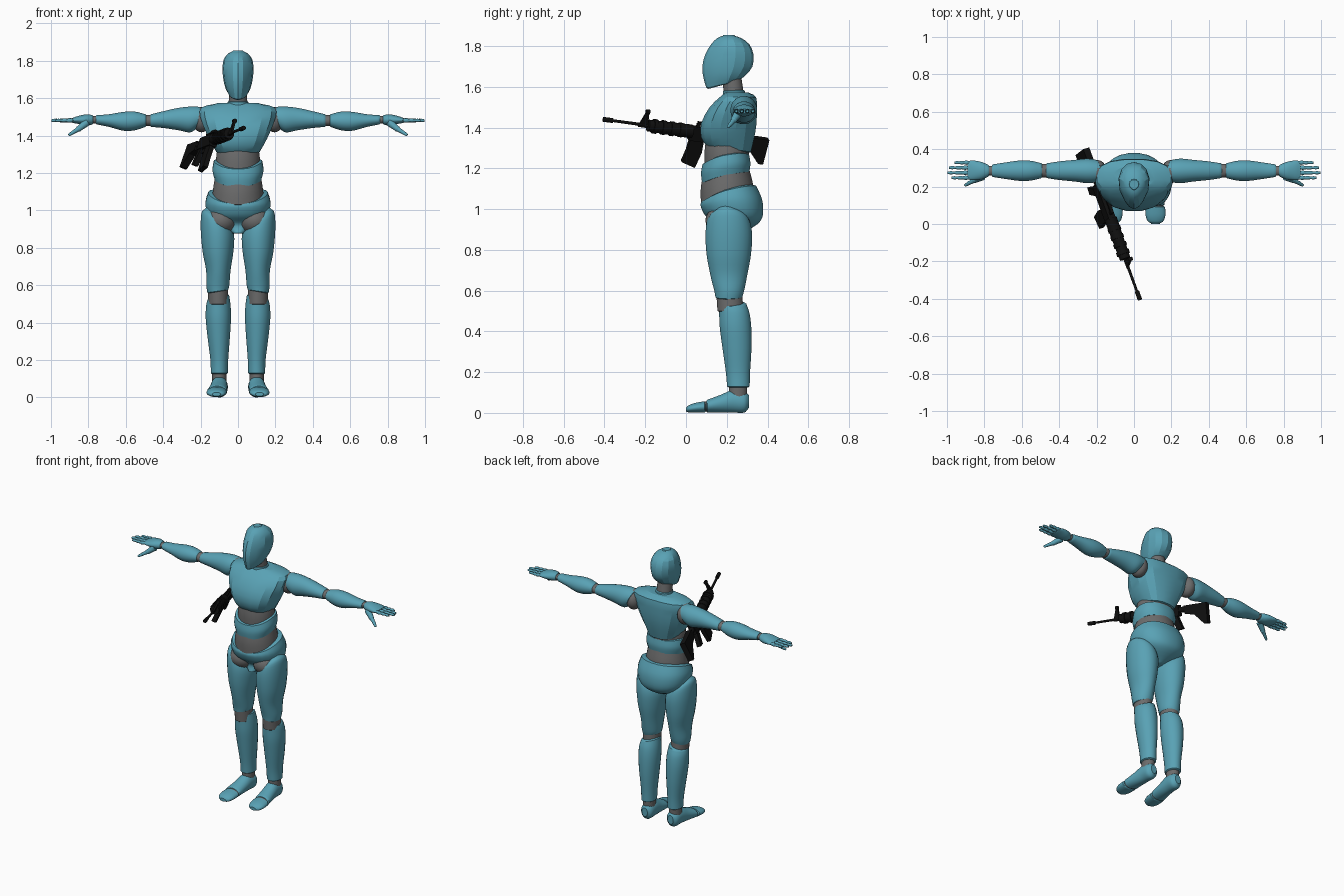
import bpy, bmesh, math
from mathutils import Matrix, Vector

if "Cube" in bpy.data.objects:
    bpy.data.objects.remove(bpy.data.objects["Cube"], do_unlink=True)


def material(name, rgb):
    m = bpy.data.materials.new(name)
    m.use_nodes = True
    m.diffuse_color = (*rgb, 1)
    m.node_tree.nodes["Principled BSDF"].inputs["Base Color"].default_value = (*rgb, 1)
    return m


TEAL = material("teal_shell", (0.10, 0.36, 0.46))
GREY = material("grey_joint", (0.15, 0.15, 0.15))
BLACK = material("black_metal", (0.005, 0.005, 0.005))


def finish(name, bm, mat, mirror=False, angle=40):
    bmesh.ops.recalc_face_normals(bm, faces=bm.faces)
    me = bpy.data.meshes.new(name)
    bm.to_mesh(me)
    bm.free()
    me.materials.append(mat)
    ob = bpy.data.objects.new(name, me)
    bpy.context.collection.objects.link(ob)
    bpy.ops.object.select_all(action="DESELECT")
    ob.select_set(True)
    bpy.context.view_layer.objects.active = ob
    bpy.ops.object.shade_smooth_by_angle(angle=math.radians(angle))
    if mirror:
        ob.modifiers.new("mirror", "MIRROR")
    return ob


def spline(a, b, c, d, t):
    return [q + t / 2 * (r - p + t * (2 * p - 5 * q + 4 * r - s + t * (3 * (q - r) + s - p)))
            for p, q, r, s in zip(a, b, c, d)]


# Ring: position, centre u, centre v, radius u, radius v, tilt u, tilt v, side lift
def loft(name, rings, mat, axis="Z", mirror=False, n=24, steps=4, power=1.0, taper=0.0, angle=40):
    rings = [list(r) + [0] * (8 - len(r)) for r in rings]
    path = []
    for i in range(len(rings) - 1):
        a, b, c = rings[max(i - 1, 0)], rings[i], rings[i + 1]
        d = rings[min(i + 2, len(rings) - 1)]
        path += [spline(a, b, c, d, k / steps) for k in range(steps)]
    path.append(rings[-1])
    # softened rims at both ends
    sign = 1 if rings[-1][0] > rings[0][0] else -1

    def rim(r, s):
        return [r[0] + s * 0.005, r[1], r[2], r[3] * 0.86, r[4] * 0.86] + r[5:]
    path = [rim(path[0], -sign)] + path + [rim(path[-1], sign)]
    bm = bmesh.new()
    loops = []
    for p, cu, cv, ru, rv, tu, tv, lift in path:
        loop = []
        for k in range(n):
            a = 2 * math.pi * (k + 0.5) / n
            c, s = math.cos(a), math.sin(a)
            u = cu + ru * math.copysign(abs(c) ** power, c) * (1 - taper * max(0, -s))
            v = cv + rv * math.copysign(abs(s) ** power, s)
            w = p + tu * c + tv * s + lift * c * c
            loop.append(bm.verts.new({"X": (w, u, v), "Y": (u, w, v), "Z": (u, v, w)}[axis]))
        loops.append(loop)
    for lo, hi in zip(loops, loops[1:]):
        for k in range(n):
            bm.faces.new((lo[k], lo[(k + 1) % n], hi[(k + 1) % n], hi[k]))
    bm.faces.new(loops[0])
    bm.faces.new(loops[-1])
    return finish(name, bm, mat, mirror, angle)


def ball(name, loc, size, mat, mirror=False):
    bm = bmesh.new()
    bmesh.ops.create_uvsphere(bm, u_segments=20, v_segments=12, radius=1,
                              matrix=Matrix.Translation(loc) @ Matrix.Diagonal((*size, 1)))
    return finish(name, bm, mat, mirror)


def rod(name, a, b, ra, rb, mat, mirror=False, frame=None):
    a, b = Vector(a), Vector(b)
    if frame:
        a, b = frame @ a, frame @ b
    bm = bmesh.new()
    turn = (b - a).to_track_quat("Z", "Y").to_matrix().to_4x4()
    bmesh.ops.create_cone(bm, cap_ends=True, segments=12, radius1=ra, radius2=rb,
                          depth=(b - a).length, matrix=Matrix.Translation((a + b) / 2) @ turn)
    return finish(name, bm, mat, mirror)


# Head and neck
loft("head", [(1.615, 0, .182, .05, .082, 0, .02), (1.65, 0, .19, .068, .104, 0, .008),
              (1.70, 0, .203, .08, .123), (1.76, 0, .213, .085, .118),
              (1.81, 0, .217, .077, .093), (1.84, 0, .212, .052, .058),
              (1.85, 0, .21, .03, .03)],
     TEAL, n=14, steps=2, power=.9, taper=.35, angle=20)
loft("neck", [(1.53, 0, .24, .052, .05), (1.64, 0, .225, .048, .048)], GREY)
loft("collar", [(1.54, 0, .24, .065, .06), (1.58, 0, .235, .055, .054)], TEAL)

# Torso
loft("chest", [(1.295, 0, .21, .105, .11, 0, -.015), (1.35, 0, .205, .14, .132),
               (1.42, 0, .21, .175, .138), (1.50, 0, .232, .205, .118),
               (1.55, 0, .255, .20, .09), (1.568, 0, .252, .13, .065)],
     TEAL, n=16, steps=2, power=.8, angle=20)
loft("upper_core", [(1.20, 0, .20, .118, .108), (1.28, 0, .20, .118, .11),
                    (1.36, 0, .20, .105, .10)], GREY)
loft("abdomen", [(1.155, 0, .195, .125, .117, 0, .028, .012), (1.2, 0, .195, .137, .122, 0, .025, .015),
                 (1.245, 0, .195, .13, .115, 0, .025, .02)], TEAL, power=.9)
loft("waist", [(1.03, 0, .20, .14, .128), (1.11, 0, .202, .135, .13), (1.2, 0, .20, .12, .11)], GREY)
loft("pelvis", [(.88, 0, .20, .035, .07), (.925, 0, .245, .11, .105), (.97, 0, .235, .16, .143),
                (1.03, 0, .223, .175, .152, 0, .015, .01), (1.075, 0, .21, .16, .135, 0, .04, .02)],
     TEAL, power=.9)
ball("hip_joint", (.09, .195, .945), (.088, .1, .08), GREY, True)

# Legs
loft("thigh", [(.985, .135, .20, .04, .06, .025), (.95, .118, .207, .078, .10, .035),
               (.88, .11, .21, .09, .115, .015), (.78, .107, .21, .083, .11),
               (.68, .105, .21, .066, .092), (.60, .108, .212, .062, .074),
               (.568, .108, .21, .056, .066, -.008)], TEAL, mirror=True)
loft("knee", [(.50, .106, .218, .054, .064), (.59, .107, .212, .054, .064)], GREY, mirror=True)
loft("shin", [(.535, .105, .228, .058, .068, -.012), (.49, .105, .237, .066, .075),
              (.42, .105, .243, .068, .078), (.32, .103, .25, .06, .072),
              (.20, .10, .255, .048, .06), (.13, .10, .257, .046, .056)], TEAL, mirror=True)
loft("ankle", [(.08, .10, .255, .038, .045), (.15, .10, .256, .038, .045)], GREY, mirror=True)
loft("foot", [(.305, .098, .055, .025, .035), (.285, .098, .053, .042, .052),
              (.23, .10, .057, .045, .056), (.17, .105, .045, .048, .044),
              (.105, .112, .033, .053, .032)], TEAL, "Y", True)
loft("ball_of_foot", [(.13, .11, .034, .046, .028), (.07, .113, .028, .046, .023)], GREY, "Y", True)
loft("toes", [(.09, .113, .029, .054, .028), (.045, .115, .025, .053, .024),
              (.015, .115, .02, .042, .018), (.005, .115, .017, .026, .012)], TEAL, "Y", True)

# Arms
ball("shoulder_joint", (.195, .28, 1.485), (.05, .062, .068), GREY, True)
loft("upper_arm", [(.205, .283, 1.49, .06, .06, 0, -.025), (.25, .284, 1.486, .066, .07, 0, -.01),
                   (.32, .285, 1.488, .058, .06), (.40, .285, 1.485, .05, .045),
                   (.465, .285, 1.48, .04, .034)], TEAL, "X", True)
loft("elbow", [(.45, .285, 1.48, .036, .03), (.51, .285, 1.48, .036, .03)], GREY, "X", True)
loft("forearm", [(.495, .285, 1.48, .04, .034), (.55, .285, 1.478, .053, .05),
                 (.61, .285, 1.476, .055, .051), (.69, .285, 1.48, .044, .034),
                 (.755, .285, 1.484, .034, .025)], TEAL, "X", True)
loft("wrist", [(.74, .285, 1.484, .026, .02), (.80, .285, 1.484, .026, .02)], GREY, "X", True)
loft("palm", [(.78, .285, 1.484, .032, .026), (.815, .285, 1.484, .047, .029),
              (.86, .287, 1.483, .053, .02), (.885, .287, 1.481, .05, .013)], TEAL, "X", True)
for i, tip in enumerate((.975, .998, .99, .96)):
    y = .247 + .027 * i
    span = (tip - .885) / 3
    for j in range(3):
        x, r = .885 + span * j, .012 - .0015 * j
        loft(f"finger_{i + 1}_segment_{j + 1}",
             [(x, y, 1.481, r * .8, r * .8), (x + span / 2, y, 1.481, r, r),
              (x + span - .005, y, 1.48, r * .8, r * .8)], TEAL, "X", True, n=10, steps=2)
thumb = [Vector(p) for p in ((.81, .255, 1.47), (.85, .235, 1.437), (.88, .22, 1.418), (.9, .208, 1.405))]
for i, r in enumerate((.022, .014, .011)):
    rod(f"thumb_segment_{i + 1}", thumb[i], thumb[i + 1], r, r * .7, TEAL, True)
    ball(f"thumb_knuckle_{i + 1}", thumb[i + 1], (r * .72,) * 3, TEAL, True)

# Rifle, built in its own frame: x along the barrel, y across, z up
ahead = Vector((.338, -.932, .128)).normalized()
across = Vector((.32, .24, .915)).cross(ahead).normalized()
above = ahead.cross(across)
RIFLE = Matrix.Translation((-.115, 0, 1.385)) @ Matrix((ahead, across, above)).transposed().to_4x4()


def plate(name, outline, width):
    bm = bmesh.new()
    face = bm.faces.new([bm.verts.new((x, -width / 2, z)) for x, z in outline])
    out = bmesh.ops.extrude_face_region(bm, geom=[face])["geom"]
    bmesh.ops.translate(bm, vec=(0, width, 0), verts=[v for v in out if isinstance(v, bmesh.types.BMVert)])
    bm.transform(RIFLE)
    return finish(name, bm, BLACK, angle=25)


def block(name, x0, x1, z0, z1, width):
    return plate(name, [(x0, z0), (x1, z0), (x1, z1), (x0, z1)], width)


rod("barrel", (.18, 0, 0), (.40, 0, 0), .008, .007, BLACK, frame=RIFLE)
rod("muzzle", (.385, 0, 0), (.435, 0, 0), .012, .012, BLACK, frame=RIFLE)
rod("handguard", (-.03, 0, 0), (.20, 0, 0), .034, .029, BLACK, frame=RIFLE)
for i in range(4):
    x = .02 + .045 * i
    rod(f"handguard_rib_{i + 1}", (x, 0, 0), (x + .02, 0, 0), .036, .036, BLACK, frame=RIFLE)
plate("front_sight", [(.20, -.012), (.25, -.012), (.225, .07), (.212, .07)], .012)
rod("front_sight_hood", (.21, 0, .07), (.228, 0, .07), .012, .012, BLACK, frame=RIFLE)
block("receiver", -.23, -.02, -.042, .026, .04)
block("sight_rail", -.19, -.05, .042, .055, .016)
for x in (-.185, -.065):
    block("rail_post", x, x + .018, .02, .045, .014)
plate("magazine", [(-.03, -.03), (-.10, -.03), (-.105, -.10), (-.09, -.182), (-.018, -.162), (-.028, -.10)], .026)
plate("grip", [(-.17, -.035), (-.21, -.035), (-.245, -.125), (-.205, -.13)], .028)
plate("trigger_guard", [(-.115, -.04), (-.175, -.04), (-.172, -.065), (-.12, -.065)], .008)
rod("buffer_tube", (-.22, 0, -.005), (-.34, 0, -.005), .018, .018, BLACK, frame=RIFLE)
plate("stock", [(-.27, .016), (-.43, .016), (-.43, -.115), (-.405, -.115), (-.34, -.05), (-.27, -.035)], .036)
